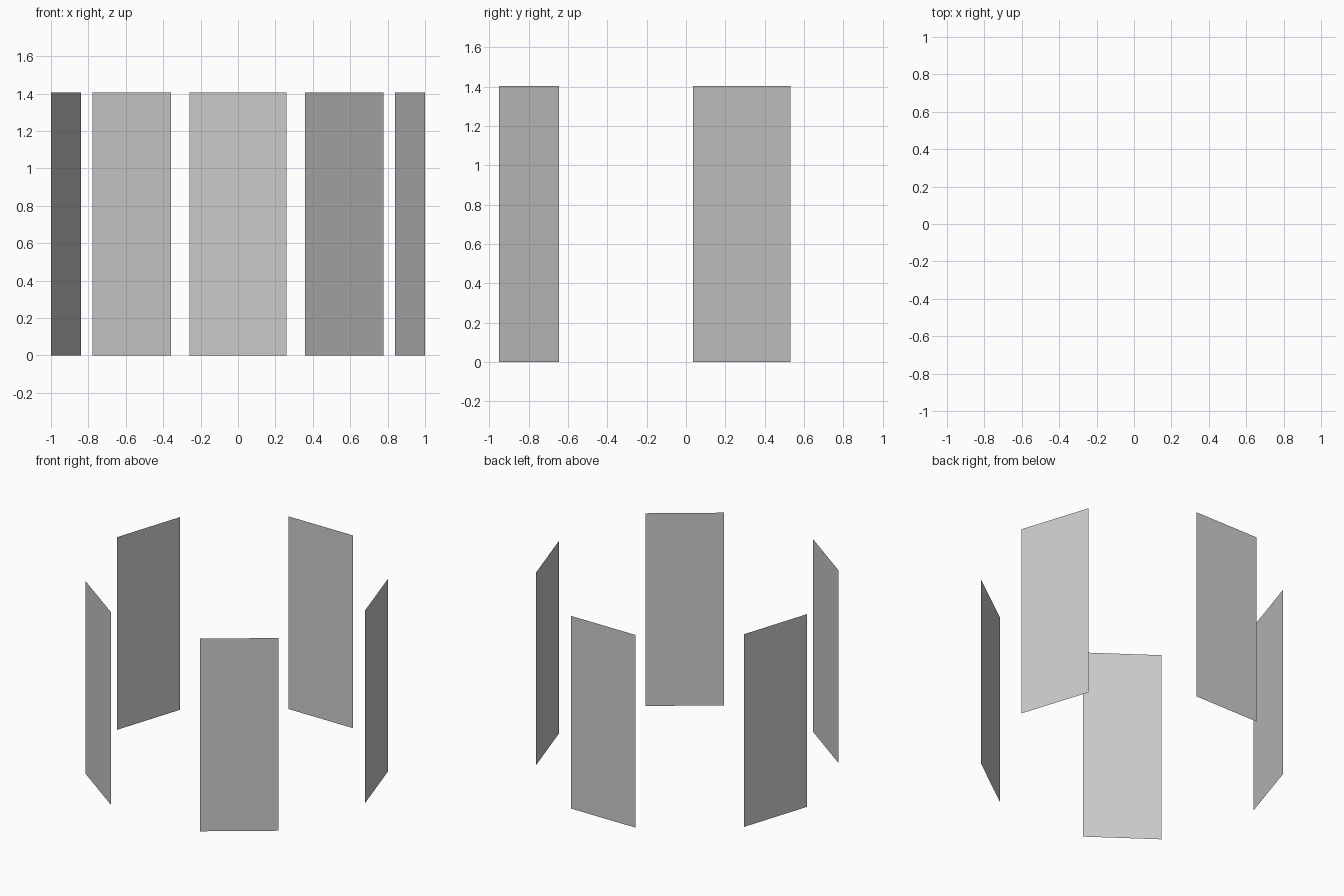
import bpy, math
from mathutils import Matrix

if "Cube" in bpy.data.objects:
    bpy.data.objects.remove(bpy.data.objects["Cube"])

HALF_W, HEIGHT = 0.26, 1.405
RADIUS, CENTRE_Y = 0.967, -0.016

# One flat upright panel, repeated around a five-sided ring
mesh = bpy.data.meshes.new("panel")
mesh.from_pydata(
    [(-HALF_W, RADIUS, 0), (HALF_W, RADIUS, 0),
     (HALF_W, RADIUS, HEIGHT), (-HALF_W, RADIUS, HEIGHT)],
    [], [(3, 2, 1, 0)])
mesh.update()

for i in range(5):
    panel = bpy.data.objects.new(f"panel_{i + 1}", mesh)
    panel.matrix_world = (Matrix.Translation((0, CENTRE_Y, 0))
                          @ Matrix.Rotation(math.radians(72 * i), 4, 'Z'))
    bpy.context.collection.objects.link(panel)
